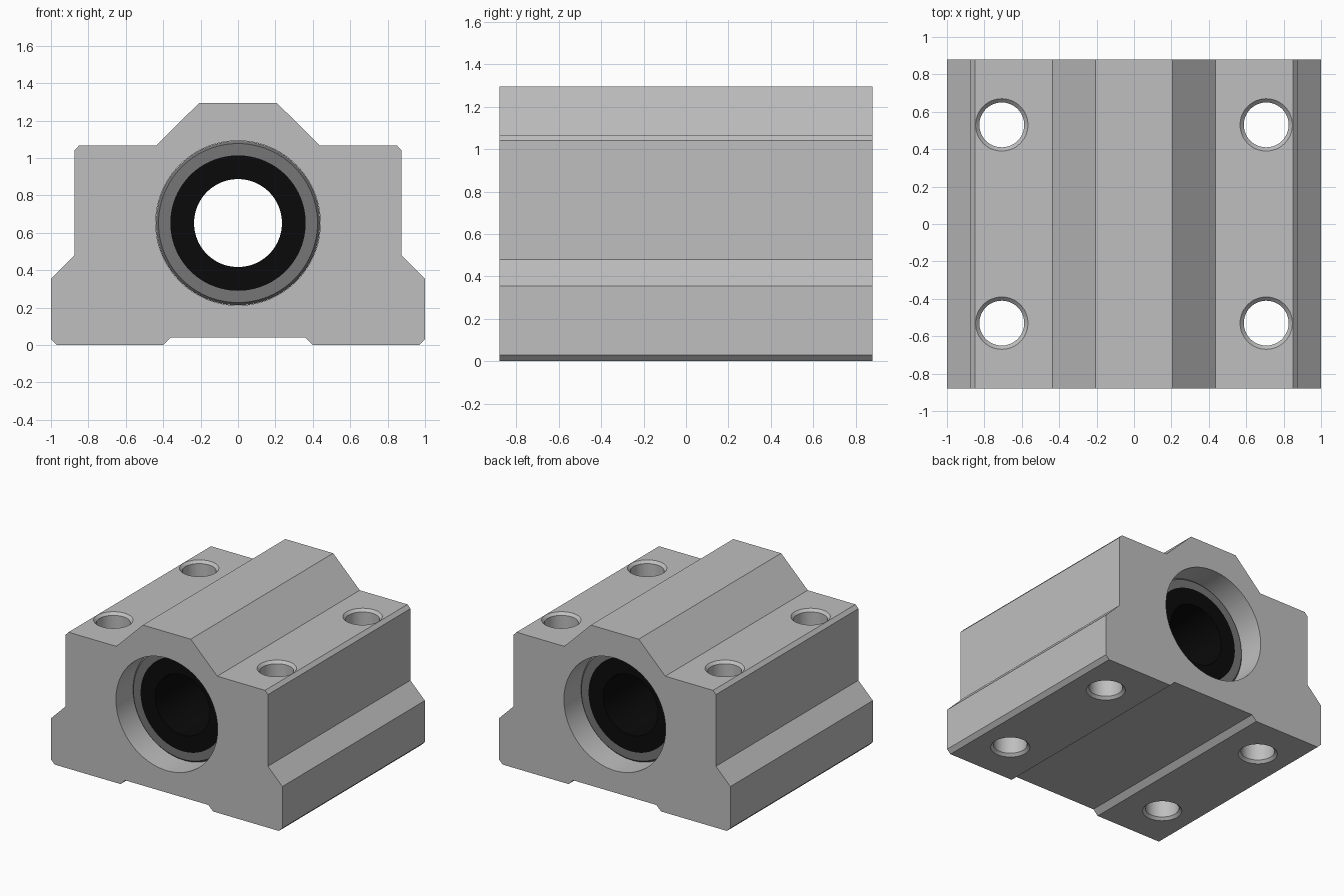
import bpy, bmesh, math
from mathutils import Matrix, Vector

if "Cube" in bpy.data.objects:
    bpy.data.objects.remove(bpy.data.objects["Cube"], do_unlink=True)

HALF_Y, BORE_Z, BORE_R = 0.88, 0.652, 0.44


def material(name, value):
    mat = bpy.data.materials.new(name)
    mat.use_nodes = True
    color = (value, value, value, 1)
    mat.diffuse_color = color
    mat.node_tree.nodes["Principled BSDF"].inputs["Base Color"].default_value = color
    return mat


def make(name, bm, mat=None):
    bmesh.ops.recalc_face_normals(bm, faces=bm.faces)
    mesh = bpy.data.meshes.new(name)
    bm.to_mesh(mesh)
    bm.free()
    obj = bpy.data.objects.new(name, mesh)
    bpy.context.collection.objects.link(obj)
    if mat:
        mesh.materials.append(mat)
    return obj


def activate(obj):
    bpy.ops.object.select_all(action="DESELECT")
    obj.select_set(True)
    bpy.context.view_layer.objects.active = obj


def smooth(obj):
    activate(obj)
    bpy.ops.object.shade_smooth_by_angle(angle=math.radians(30))


def lathe(name, profile, matrix, mat=None, closed=True, steps=96):
    """Revolve (radius, height) points about z, then place with matrix."""
    bm = bmesh.new()
    rings = []
    for r, h in profile:
        rings.append([bm.verts.new((r * math.cos(a), r * math.sin(a), h))
                      for a in (math.tau * i / steps for i in range(steps))])
    pairs = list(zip(rings, rings[1:]))
    if closed:
        pairs.append((rings[-1], rings[0]))
    else:
        bm.faces.new(rings[0])
        bm.faces.new(rings[-1])
    for a, b in pairs:
        for i in range(steps):
            j = (i + 1) % steps
            bm.faces.new((a[i], a[j], b[j], b[i]))
    bm.transform(matrix)
    return make(name, bm, mat)


def cut(body, cutter):
    activate(body)
    mod = body.modifiers.new("cut", "BOOLEAN")
    mod.operation, mod.solver, mod.object = "DIFFERENCE", "EXACT", cutter
    bpy.ops.object.modifier_apply(modifier=mod.name)
    bpy.data.objects.remove(cutter, do_unlink=True)


aluminium = material("aluminium grey", 0.52)
steel = material("dark steel", 0.18)
black = material("black seal", 0.003)

# Housing: mirrored cross-section extruded along y
half = [(0.36, 0.04), (0.40, 0), (0.97, 0), (1, 0.03), (1, 0.355), (0.875, 0.48),
        (0.875, 1.04), (0.85, 1.067), (0.437, 1.067), (0.207, 1.295)]
outline = half + [(-x, z) for x, z in reversed(half)]
bm = bmesh.new()
face = bm.faces.new([bm.verts.new((x, -HALF_Y, z)) for x, z in outline])
ext = bmesh.ops.extrude_face_region(bm, geom=[face])
bmesh.ops.translate(bm, vec=Vector((0, 2 * HALF_Y, 0)),
                    verts=[v for v in ext["geom"] if isinstance(v, bmesh.types.BMVert)])
housing = make("housing", bm, aluminium)

# Main bore
along_y = Matrix.Translation((0, 0, BORE_Z)) @ Matrix.Rotation(math.pi / 2, 4, "X")
cut(housing, lathe("bore_cutter", [(BORE_R, -1), (BORE_R, 1)], along_y, closed=False))

# Four bolt holes, countersunk at both ends
top = 1.067
bolt = [(0.16, -0.02), (0.12, 0.02), (0.12, top - 0.02), (0.16, top + 0.02)]
for x in (-0.707, 0.707):
    for y in (-0.53, 0.53):
        cut(housing, lathe("bolt_cutter", bolt, Matrix.Translation((x, y, 0)),
                           closed=False, steps=48))
smooth(housing)

# Bearing shell with chamfered ends, and the black sleeve inside it
end = 0.685
shell = [(0.36, -end), (0.425, -end), (0.439, -end + 0.015),
         (0.439, end - 0.015), (0.425, end), (0.36, end)]
smooth(lathe("bearing_shell", shell, along_y, steel))
sleeve = [(0.235, -end), (0.362, -end), (0.362, end), (0.235, end)]
sleeve = [(r, h * 1.002) for r, h in sleeve]
smooth(lathe("bearing_sleeve", sleeve, along_y, black))
